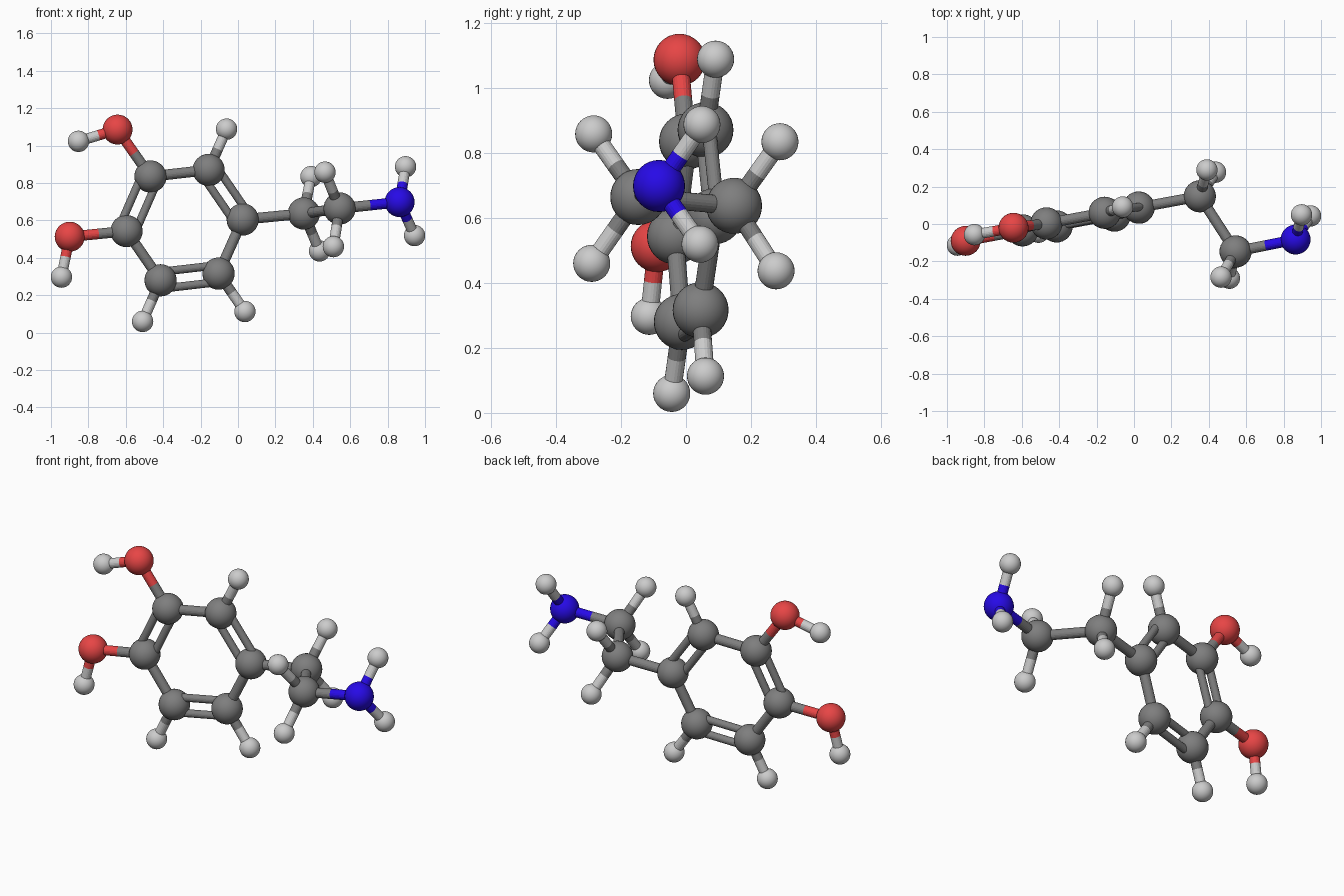
import bpy
from mathutils import Vector

if "Cube" in bpy.data.objects:
    bpy.data.objects.remove(bpy.data.objects["Cube"])

def material(name, rgb):
    m = bpy.data.materials.new(name)
    m.diffuse_color = (*rgb, 1)
    m.use_nodes = True
    m.node_tree.nodes["Principled BSDF"].inputs["Base Color"].default_value = m.diffuse_color
    return m

# element: (name, sphere radius, material)
ELEMENTS = {
    "C": ("carbon", 0.086, material("dark_grey", (0.21, 0.21, 0.21))),
    "H": ("hydrogen", 0.057, material("light_grey", (0.52, 0.52, 0.52))),
    "O": ("oxygen", 0.08, material("red", (0.8, 0.06, 0.06))),
    "N": ("nitrogen", 0.08, material("blue", (0.02, 0.003, 0.8))),
}
BOND_R = 0.028
DOUBLE_R = 0.022
DOUBLE_OFFSET = 0.045

# atom centres; first letter is the element
ATOMS = {
    # ring
    "C1": (0.025, 0.088, 0.605), "C2": (-0.157, 0.06, 0.87),
    "C3": (-0.468, 0.003, 0.835), "C4": (-0.596, -0.034, 0.543),
    "C5": (-0.414, -0.013, 0.28), "C6": (-0.104, 0.045, 0.316),
    # side chain
    "C7": (0.352, 0.148, 0.637), "C8": (0.543, -0.147, 0.664), "N1": (0.864, -0.083, 0.698),
    # hydroxyl groups
    "O1": (-0.644, -0.02, 1.086), "O2": (-0.90, -0.09, 0.513),
    "H1": (-0.853, -0.057, 1.023), "H2": (-0.944, -0.113, 0.297),
    # ring hydrogens
    "H3": (-0.061, 0.091, 1.088), "H4": (-0.51, -0.044, 0.06), "H5": (0.037, 0.06, 0.113),
    # chain hydrogens
    "H6": (0.39, 0.289, 0.834), "H7": (0.436, 0.277, 0.437),
    "H8": (0.465, -0.284, 0.858), "H9": (0.51, -0.29, 0.46),
    "H10": (0.896, 0.049, 0.887), "H11": (0.944, 0.043, 0.519),
}
SINGLE = ("C2-C3 C4-C5 C6-C1 C1-C7 C7-C8 C8-N1 C3-O1 C4-O2 O1-H1 O2-H2 "
          "C2-H3 C5-H4 C6-H5 C7-H6 C7-H7 C8-H8 C8-H9 N1-H10 N1-H11")
DOUBLE = "C1-C2 C3-C4 C5-C6"
P = {k: Vector(v) for k, v in ATOMS.items()}

def rod(name, a, b, r, mat):
    d = b - a
    bpy.ops.mesh.primitive_cylinder_add(vertices=20, radius=r, depth=d.length, location=(a + b) / 2,
                                        rotation=d.to_track_quat('Z', 'Y').to_euler())
    o = bpy.context.object
    o.name = name
    o.data.materials.append(mat)

def bond(pair, r, shift=Vector((0, 0, 0))):
    # two half rods, each in the colour of its own atom
    i, j = pair.split("-")
    a, b = P[i] + shift, P[j] + shift
    mid = (a + b) / 2
    for k, end in ((i, a), (j, b)):
        el = ELEMENTS[k[0]]
        rod(el[0] + "_bond", end, mid, r, el[2])

# atoms
for key, pos in P.items():
    name, radius, mat = ELEMENTS[key[0]]
    bpy.ops.mesh.primitive_uv_sphere_add(segments=32, ring_count=16, radius=radius, location=pos)
    o = bpy.context.object
    o.name = name + "_atom"
    o.data.materials.append(mat)
    bpy.ops.object.shade_smooth()

# single bonds
for pair in SINGLE.split():
    bond(pair, BOND_R)

# double bonds, side by side in the ring plane
normal = (P["C3"] - P["C1"]).cross(P["C5"] - P["C1"]).normalized()
for pair in DOUBLE.split():
    i, j = pair.split("-")
    side = (P[j] - P[i]).cross(normal).normalized() * DOUBLE_OFFSET
    for s in (1, -1):
        bond(pair, DOUBLE_R, side * s)
